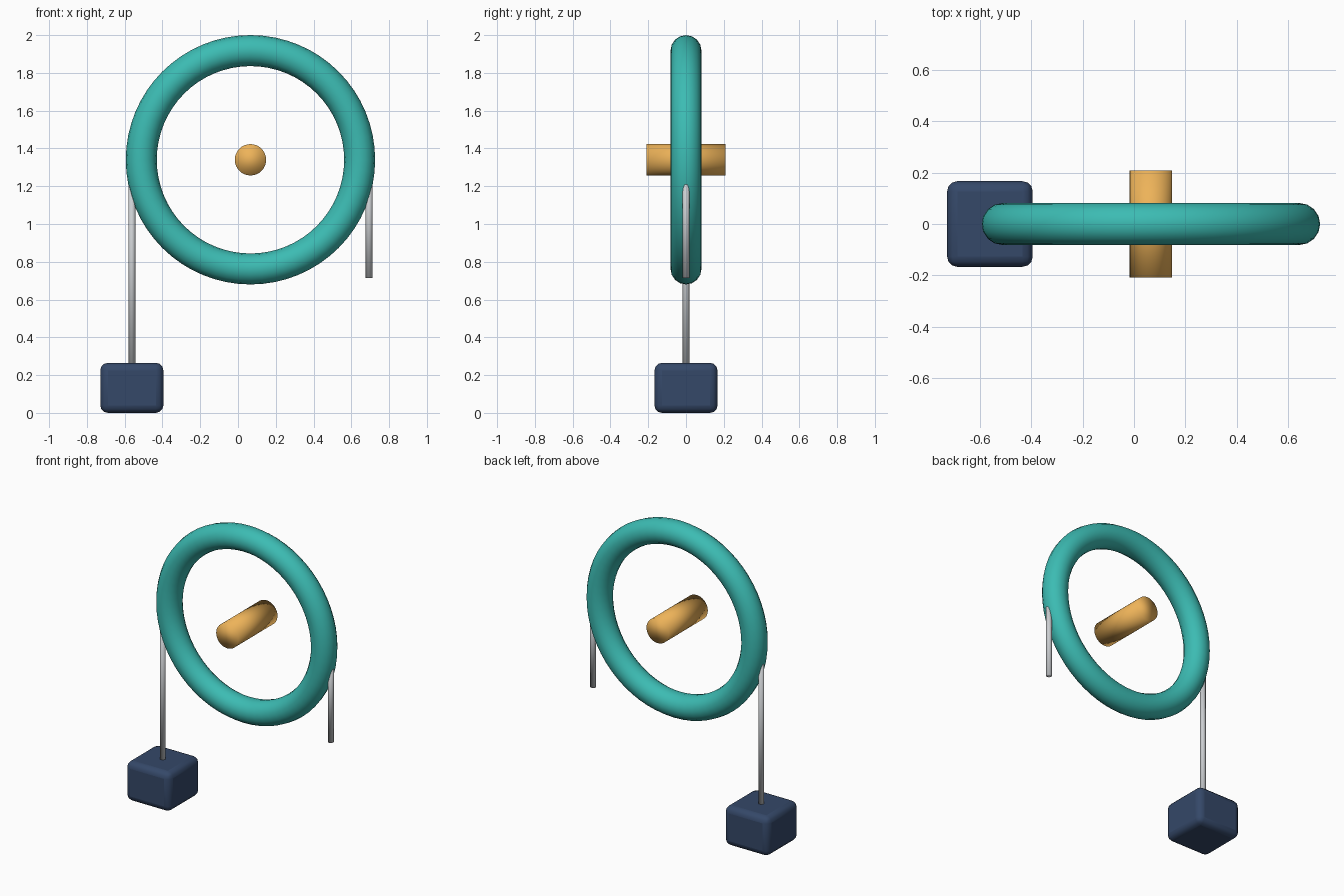
import bpy, math

if "Cube" in bpy.data.objects:
    bpy.data.objects.remove(bpy.data.objects["Cube"])

CX, CZ = 0.066, 1.34      # wheel centre
ROPE_OFFSET = 0.628       # rope distance from wheel centre


def material(name, color):
    m = bpy.data.materials.new(name)
    m.diffuse_color = (*color, 1)
    m.use_nodes = True
    m.node_tree.nodes["Principled BSDF"].inputs["Base Color"].default_value = m.diffuse_color
    return m


def finish(name, mat=None):
    ob = bpy.context.object
    ob.name = name
    if mat:
        ob.data.materials.append(mat)
    for p in ob.data.polygons:
        p.use_smooth = True
    return ob


def rope(name, x, z0, z1):
    bpy.ops.mesh.primitive_cylinder_add(vertices=16, radius=0.0185, depth=z1 - z0,
                                        location=(x, 0, (z0 + z1) / 2))
    return finish(name, grey)


teal = material("teal", (0.045, 0.50, 0.45))
gold = material("gold", (0.85, 0.45, 0.10))
navy = material("navy", (0.035, 0.065, 0.14))
grey = material("light_grey", (0.60, 0.62, 0.64))

# Pulley wheel
bpy.ops.mesh.primitive_torus_add(major_segments=64, minor_segments=16,
                                 major_radius=0.578, minor_radius=0.082,
                                 location=(CX, 0, CZ), rotation=(math.pi / 2, 0, 0))
finish("pulley_wheel", teal)

# Axle through the centre
bpy.ops.mesh.primitive_cylinder_add(vertices=32, radius=0.083, depth=0.417,
                                    location=(CX, 0, CZ), rotation=(math.pi / 2, 0, 0))
finish("axle", gold)

# Hanging rope ends, tangent to the wheel
rope("load_rope", CX - ROPE_OFFSET, 0.2, CZ)
rope("pull_rope", CX + ROPE_OFFSET, 0.715, CZ)

# Weight with rounded edges
bpy.ops.mesh.primitive_cube_add(size=1, location=(CX - ROPE_OFFSET, 0, 0.1325))
weight = bpy.context.object
weight.scale = (0.334, 0.334, 0.265)
bpy.ops.object.transform_apply(location=False, rotation=False, scale=True)
finish("weight", navy)
bevel = weight.modifiers.new("rounded_edges", 'BEVEL')
bevel.width = 0.04
bevel.segments = 3
bpy.ops.object.shade_smooth_by_angle(angle=math.radians(40))
